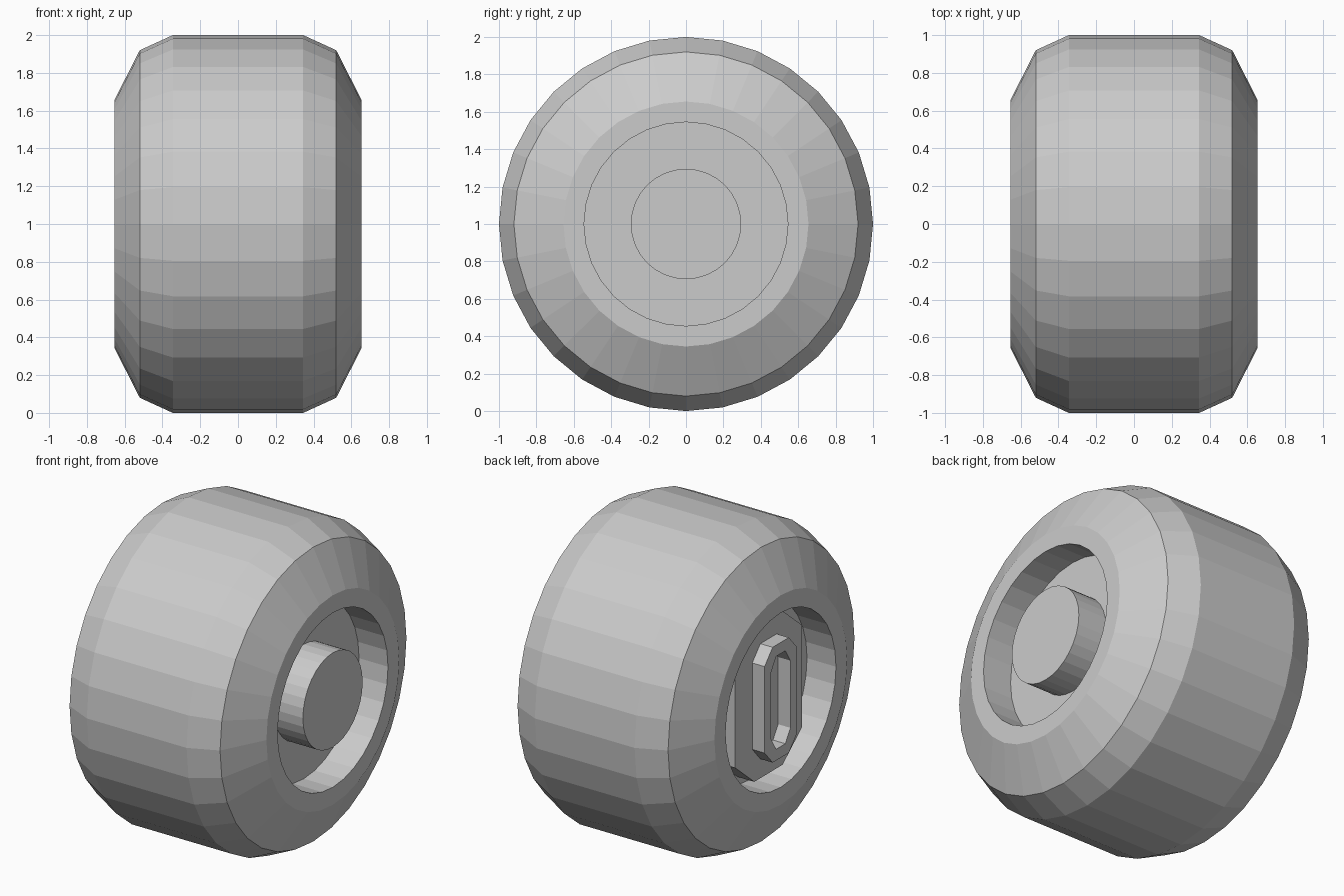
import bpy, bmesh
from math import sin, cos, pi

if "Cube" in bpy.data.objects:
    bpy.data.objects.remove(bpy.data.objects["Cube"])

SIDES = 32
CZ = 1.0      # axle height


def finish(name, bm):
    bmesh.ops.recalc_face_normals(bm, faces=bm.faces[:])
    mesh = bpy.data.meshes.new(name)
    bm.to_mesh(mesh)
    bm.free()
    ob = bpy.data.objects.new(name, mesh)
    bpy.context.collection.objects.link(ob)
    return ob


def lathe_x(name, profile):
    """Revolve (x, radius) points about the axle and cap both ends."""
    bm = bmesh.new()
    rings = []
    for x, r in profile:
        rings.append([bm.verts.new((x, r * cos(2 * pi * i / SIDES), CZ + r * sin(2 * pi * i / SIDES)))
                      for i in range(SIDES)])
    for a, b in zip(rings, rings[1:]):
        for i in range(SIDES):
            j = (i + 1) % SIDES
            bm.faces.new((a[i], a[j], b[j], b[i]))
    bm.faces.new(rings[0])
    bm.faces.new(rings[-1])
    return finish(name, bm)


def octagon(half_w, half_h, flat_w, flat_h):
    """Tall eight-sided outline in y, z."""
    q = [(half_w, flat_h), (flat_w, half_h)]
    right = [(half_w, -flat_h)] + q
    left = [(-flat_w, half_h), (-half_w, flat_h), (-half_w, -flat_h)]
    return right + left + [(-flat_w, -half_h), (flat_w, -half_h)]


def octagon_part(name, x0, x1, outer, inner=None):
    """Extrude an outline along x, with an optional through opening."""
    bm = bmesh.new()

    def loop(x, pts):
        return [bm.verts.new((x, y, CZ + z)) for y, z in pts]

    def bridge(a, b):
        for i in range(8):
            j = (i + 1) % 8
            bm.faces.new((a[i], a[j], b[j], b[i]))

    o0, o1 = loop(x0, outer), loop(x1, outer)
    bridge(o0, o1)
    if inner:
        i0, i1 = loop(x0, inner), loop(x1, inner)
        bridge(i0, i1)
        bridge(o0, i0)
        bridge(o1, i1)
    else:
        bm.faces.new(o0)
        bm.faces.new(o1)
    return finish(name, bm)


# Tyre body with a round recess on both sides
half = [(0.345, 1.0), (0.52, 0.92), (0.655, 0.655), (0.655, 0.545), (0.455, 0.545)]
lathe_x("tyre", [(-x, r) for x, r in reversed(half)] + half)

# Round hub on the right side
lathe_x("hub_cap", [(0.455, 0.295), (0.655, 0.295)])

# Axle socket on the left side: base plate and raised ring
octagon_part("socket_plate", -0.455, -0.57, octagon(0.33, 0.48, 0.14, 0.32))
octagon_part("socket_ring", -0.57, -0.655,
             octagon(0.16, 0.36, 0.08, 0.27), octagon(0.095, 0.29, 0.045, 0.21))
